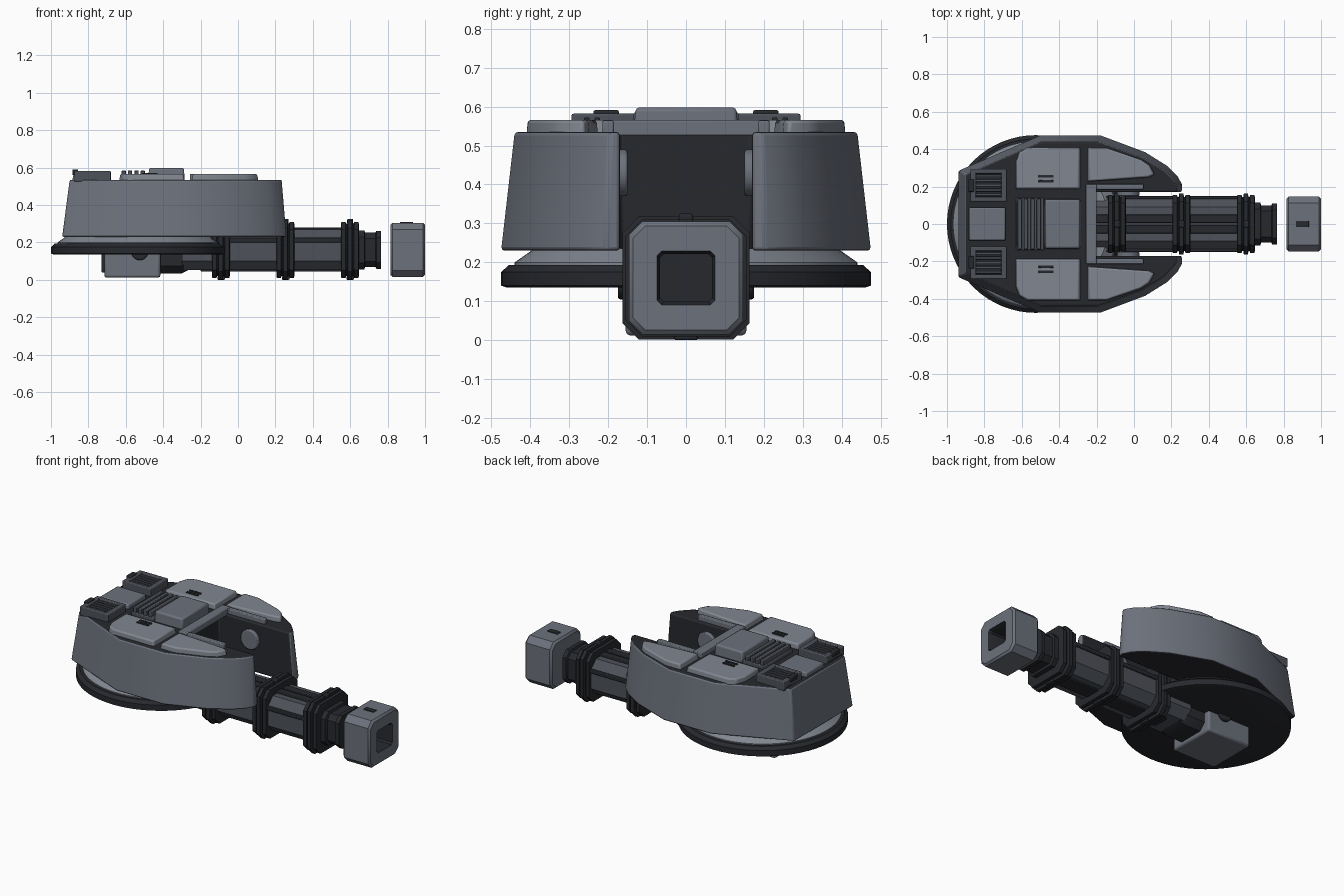
import bpy, bmesh
from math import radians, pi

if "Cube" in bpy.data.objects:
    bpy.data.objects.remove(bpy.data.objects["Cube"])


def material(name, c):
    m = bpy.data.materials.new(name)
    m.diffuse_color = (*c, 1)
    m.use_nodes = True
    m.node_tree.nodes["Principled BSDF"].inputs["Base Color"].default_value = m.diffuse_color
    return m


STEEL = material("steel", (0.15, 0.165, 0.20))
LIGHT = material("light_steel", (0.22, 0.24, 0.28))
MID = material("gunmetal", (0.075, 0.083, 0.10))
DARK = material("dark_metal", (0.02, 0.022, 0.027))


def finish(name, bm, mats, bevel=0.0):
    bmesh.ops.recalc_face_normals(bm, faces=bm.faces)
    me = bpy.data.meshes.new(name)
    bm.to_mesh(me)
    bm.free()
    for m in mats:
        me.materials.append(m)
    ob = bpy.data.objects.new(name, me)
    bpy.context.collection.objects.link(ob)
    if bevel:
        b = ob.modifiers.new("bevel", 'BEVEL')
        b.width, b.segments, b.limit_method = bevel, 2, 'ANGLE'
    return ob


def skin(bm, loops, caps=True):
    """Bridge a list of equally long vertex loops; returns faces per band."""
    rings = [[bm.verts.new(p) for p in lp] for lp in loops]
    n, bands = len(rings[0]), []
    for a, b in zip(rings, rings[1:]):
        bands.append([bm.faces.new((a[i], a[(i + 1) % n], b[(i + 1) % n], b[i])) for i in range(n)])
    if caps:
        bands.append([bm.faces.new(rings[0]), bm.faces.new(rings[-1])])
    return bands


def prism(name, pts, z0, z1, mat, taper=0.95, bevel=0.006):
    cx = sum(p[0] for p in pts) / len(pts)
    cy = sum(p[1] for p in pts) / len(pts)
    top = [(cx + (x - cx) * taper, cy + (y - cy) * taper, z1) for x, y in pts]
    bm = bmesh.new()
    skin(bm, [[(x, y, z0) for x, y in pts], top])
    return finish(name, bm, [mat], bevel)


def box(name, x0, x1, y0, y1, z0, z1, mat, bevel=0.005, taper=1.0):
    return prism(name, [(x0, y0), (x1, y0), (x1, y1), (x0, y1)], z0, z1, mat, taper, bevel)


def octagon(x, hy, hz, c, zc=0.16):
    q = [(hy, hz - c), (hy - c, hz), (-hy + c, hz), (-hy, hz - c),
         (-hy, -hz + c), (-hy + c, -hz), (hy - c, -hz), (hy, -hz + c)]
    return [(x, y, zc + z) for y, z in q]


def loft(name, sections, mat, bevel=0.0):
    bm = bmesh.new()
    skin(bm, [octagon(*s) for s in sections])
    return finish(name, bm, [mat], bevel)


def cylinder(name, r, depth, loc, mat, bevel=0.006):
    bm = bmesh.new()
    bmesh.ops.create_cone(bm, cap_ends=True, segments=32, radius1=r, radius2=r, depth=depth)
    ob = finish(name, bm, [mat], bevel)
    ob.location, ob.rotation_euler = loc, (pi / 2, 0, 0)
    return ob


def lathe(name, profile, cx, mat, n=64):
    bm = bmesh.new()
    from math import cos, sin
    skin(bm, [[(cx + r * cos(2 * pi * i / n), r * sin(2 * pi * i / n), z) for i in range(n)]
              for r, z in profile])
    return finish(name, bm, [mat])


# Turret ring: dark rim with a lighter sloped collar
lathe("turret_ring", [(0.46, 0.135), (0.475, 0.14), (0.475, 0.175), (0.455, 0.193), (0.40, 0.195)], -0.525, DARK)
lathe("ring_collar", [(0.44, 0.19), (0.44, 0.2), (0.39, 0.235)], -0.525, LIGHT)

# Armoured body: U-shaped plan open at the nose, walls leaning inward
low = [(-0.94, 0.285), (-0.5, 0.475), (-0.18, 0.475), (0.06, 0.385), (0.18, 0.31),
       (0.235, 0.255), (0.26, 0.205), (0.255, 0.17), (-0.25, 0.17)]
high = [(-0.9, 0.265), (-0.5, 0.44), (-0.19, 0.44), (0.045, 0.355), (0.16, 0.285),
        (0.21, 0.235), (0.235, 0.195), (0.23, 0.17), (-0.25, 0.17)]


def both(half, z):
    return [(x, y, z) for x, y in half] + [(x, -y, z) for x, y in reversed(half)]


bm = bmesh.new()
walls, caps = skin(bm, [both(low, 0.23), both(high, 0.535)])
for f in caps + walls[7:10]:
    f.material_index = 1
finish("turret_body", bm, [STEEL, DARK], 0.009)

# Roof centre: hatch, ribs, rear block and cross rail
box("roof_hatch", -0.48, -0.285, -0.135, 0.135, 0.525, 0.598, STEEL, 0.01, 0.96)
box("rib_bed", -0.63, -0.48, -0.14, 0.14, 0.525, 0.555, MID)
for i in range(4):
    x = -0.622 + i * 0.034
    box("roof_rib", x, x + 0.022, -0.135, 0.135, 0.54, 0.585, MID, 0.004)
box("rear_roof_block", -0.885, -0.685, -0.09, 0.09, 0.525, 0.562, STEEL, 0.008, 0.97)
box("slot_cross_rail", -0.257, -0.2, -0.215, 0.215, 0.525, 0.566, STEEL)

# Roof parts repeated on both sides
panel_a = [(-0.635, 0.185), (-0.285, 0.185), (-0.285, 0.41), (-0.57, 0.41), (-0.615, 0.385), (-0.635, 0.33)]
panel_b = [(-0.25, 0.225), (0.08, 0.248), (0.113, 0.262), (0.085, 0.315), (0.04, 0.345), (-0.15, 0.41), (-0.25, 0.41)]
for s, side in ((1, "left"), (-1, "right")):
    flip = lambda pts: [(x, s * y) for x, y in pts]
    prism(side + "_rear_panel", flip(panel_a), 0.525, 0.566, LIGHT, 0.96, 0.008)
    prism(side + "_front_panel", flip(panel_b), 0.525, 0.566, LIGHT, 0.95, 0.008)
    for y in (0.228, 0.255):
        box(side + "_panel_slit", -0.51, -0.43, s * y - 0.007, s * y + 0.007, 0.55, 0.572, DARK, 0.002)
    box(side + "_slot_rail", -0.2, 0.05, s * 0.2 - 0.015, s * 0.2 + 0.015, 0.525, 0.564, STEEL)
    # louvred vent
    box(side + "_vent_bed", -0.875, -0.685, s * 0.207 - 0.075, s * 0.207 + 0.075, 0.525, 0.55, DARK)
    for y in (0.132, 0.282):
        box(side + "_vent_side", -0.875, -0.68, s * y - 0.012, s * y + 0.012, 0.525, 0.582, MID)
    for x in (-0.86, -0.695):
        box(side + "_vent_end", x - 0.015, x + 0.015, s * 0.207 - 0.08, s * 0.207 + 0.08, 0.525, 0.582, MID)
    for i in range(5):
        y = s * (0.157 + i * 0.025)
        box(side + "_vent_bar", -0.85, -0.70, y - 0.007, y + 0.007, 0.54, 0.575, MID, 0.002)
    box(side + "_vent_latch", -0.885, -0.855, s * 0.205 - 0.033, s * 0.205 + 0.033, 0.56, 0.591, DARK)
    # bosses on the slot walls and on the breech
    cylinder(side + "_slot_boss", 0.06, 0.03, (-0.03, s * 0.165, 0.43), STEEL)
    cylinder(side + "_trunnion", 0.045, 0.04, (-0.525, s * 0.155, 0.15), DARK)

# Breech under the turret
box("breech", -0.715, -0.415, -0.155, 0.155, 0.012, 0.2, STEEL, 0.012)
box("breech_back", -0.73, -0.70, -0.11, 0.11, 0.04, 0.16, DARK)
loft("breech_neck", [(-0.43, 0.12, 0.125, 0.04), (-0.3, 0.12, 0.125, 0.04), (-0.25, 0.11, 0.1, 0.04)], DARK)

# Barrel: octagonal tube, dark top and bottom strips, clamp rings
loft("barrel_tube", [(-0.3, 0.14, 0.108, 0.05), (0.6, 0.14, 0.108, 0.05)], MID)
for x0, x1 in ((-0.2, -0.1), (-0.06, 0.23), (0.29, 0.57)):
    for y in (-0.028, 0.028):
        box("barrel_top_strip", x0, x1, y - 0.022, y + 0.022, 0.25, 0.28, DARK, 0.004)
    box("barrel_under_strip", x0, x1, -0.05, 0.05, 0.045, 0.07, DARK, 0.004)
    for s in (-1, 1):
        box("barrel_side_strip", x0, x1, s * 0.142 - 0.008, s * 0.142 + 0.008, 0.2, 0.225, DARK, 0.004)
for x0 in (-0.14, 0.205, 0.55):
    secs = []
    for i, h in enumerate((0.155, 0.163, 0.155)):
        x = x0 + i * 0.034
        secs += [(x, 0.145, 0.14, 0.04), (x + 0.003, h, h - 0.005, 0.042),
                 (x + 0.025, h, h - 0.005, 0.042), (x + 0.028, 0.145, 0.14, 0.04)]
    loft("clamp_ring", secs, DARK)
    box("clamp_lug", x0 + 0.034, x0 + 0.066, -0.018, 0.018, 0.30, 0.325, DARK)
    box("clamp_foot", x0 + 0.03, x0 + 0.07, -0.03, 0.03, 0.0, 0.02, DARK)

# Neck with stepped collar
loft("barrel_neck", [(0.64, 0.115, 0.105, 0.035), (0.675, 0.115, 0.105, 0.035), (0.68, 0.1, 0.092, 0.03),
                     (0.735, 0.1, 0.092, 0.03), (0.74, 0.11, 0.102, 0.035), (0.765, 0.11, 0.102, 0.035)], DARK)

# Muzzle block with square bore
bm = bmesh.new()
bands = skin(bm, [octagon(*s) for s in (
    (0.815, 0.136, 0.134, 0.032), (0.827, 0.147, 0.145, 0.035), (0.988, 0.147, 0.145, 0.035),
    (1.0, 0.136, 0.134, 0.032), (1.0, 0.075, 0.069, 0.012), (0.985, 0.067, 0.061, 0.01), (0.86, 0.067, 0.061, 0.01))])
for f in bands[4] + bands[5] + bands[6][1:]:
    f.material_index = 1
finish("muzzle_block", bm, [STEEL, DARK])
box("muzzle_sight", 0.865, 0.935, -0.017, 0.017, 0.295, 0.31, DARK, 0.003)

# Smooth shading with crisp edges
for ob in bpy.data.objects:
    ob.select_set(True)
    bpy.context.view_layer.objects.active = ob
bpy.ops.object.shade_smooth_by_angle(angle=radians(32))
